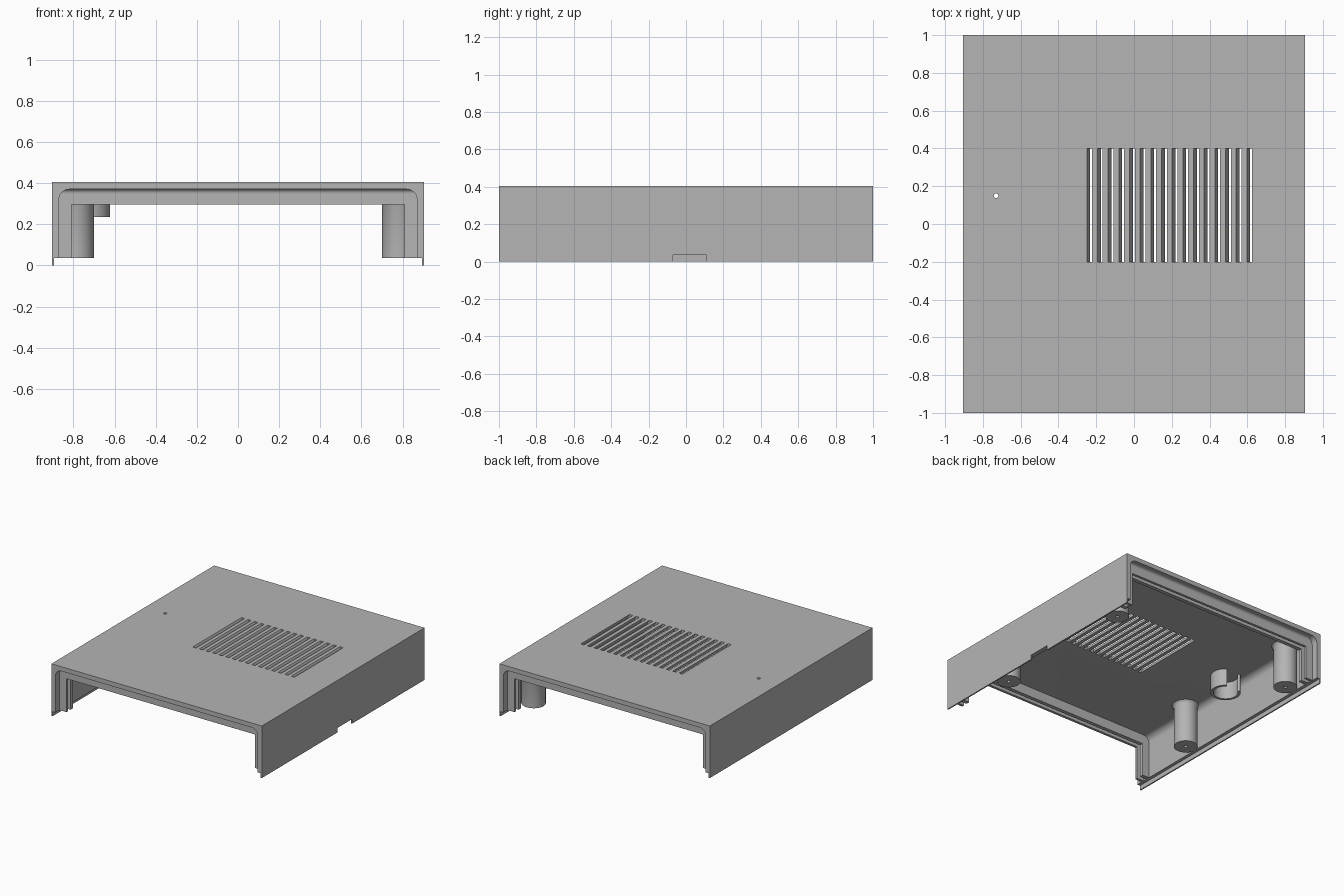
import bpy, bmesh
from math import sin, cos, pi, radians

cube = bpy.data.objects.get("Cube")
if cube:
    bpy.data.objects.remove(cube, do_unlink=True)

grey = bpy.data.materials.new("plain grey")
grey.use_nodes = True
COLOUR = (0.46, 0.46, 0.46, 1)
grey.diffuse_color = COLOUR
grey.node_tree.nodes["Principled BSDF"].inputs["Base Color"].default_value = COLOUR

W, L, H = 0.905, 1.0, 0.405      # half width, half length, height
T = 0.035                        # wall thickness and lip height
IN, CEIL = W - T, H - T          # inner wall and ceiling

AXES = {"x": lambda u, v, w: (w, u, v),
        "y": lambda u, v, w: (u, w, v),
        "z": lambda u, v, w: (u, v, w)}


def add_prism(bm, points, axis, a, b):
    """Extrude a closed outline along an axis from a to b."""
    place = AXES[axis]
    ends = [[bm.verts.new(place(u, v, w)) for u, v in points] for w in (a, b)]
    bm.faces.new(ends[0])
    bm.faces.new(ends[1][::-1])
    n = len(points)
    for i in range(n):
        j = (i + 1) % n
        bm.faces.new((ends[0][j], ends[0][i], ends[1][i], ends[1][j]))


def finish(name, bm, smooth=True):
    bmesh.ops.recalc_face_normals(bm, faces=bm.faces)
    mesh = bpy.data.meshes.new(name)
    bm.to_mesh(mesh)
    bm.free()
    mesh.materials.append(grey)
    ob = bpy.data.objects.new(name, mesh)
    bpy.context.collection.objects.link(ob)
    bpy.ops.object.select_all(action="DESELECT")
    ob.select_set(True)
    bpy.context.view_layer.objects.active = ob
    if smooth:
        bpy.ops.object.shade_smooth_by_angle(angle=radians(30))
    return ob


def prism(name, points, axis, a, b, smooth=True):
    bm = bmesh.new()
    add_prism(bm, points, axis, a, b)
    return finish(name, bm, smooth)


def arc(cx, cy, r, start, end, n):
    return [(cx + r * cos(radians(start + (end - start) * i / n)),
             cy + r * sin(radians(start + (end - start) * i / n))) for i in range(n + 1)]


def rect(u0, v0, u1, v1):
    return [(u0, v0), (u1, v0), (u1, v1), (u0, v1)]


def lathe(name, profile, x, y, steps=40):
    bm = bmesh.new()
    vs = [bm.verts.new((r, 0, z)) for r, z in profile]
    es = [bm.edges.new(p) for p in zip(vs, vs[1:])]
    bmesh.ops.spin(bm, geom=vs + es, cent=(0, 0, 0), axis=(0, 0, 1),
                   angle=2 * pi, steps=steps, use_merge=True)
    bmesh.ops.remove_doubles(bm, verts=bm.verts, dist=0.0001)
    bmesh.ops.translate(bm, verts=bm.verts, vec=(x, y, 0))
    return finish(name, bm)


def cut(target, cutter):
    cutter.hide_render = True
    mod = target.modifiers.new("cut", "BOOLEAN")
    mod.operation = "DIFFERENCE"
    mod.solver = "EXACT"
    mod.object = cutter
    bpy.ops.object.select_all(action="DESELECT")
    target.select_set(True)
    bpy.context.view_layer.objects.active = target
    bpy.ops.object.modifier_apply(modifier=mod.name)
    bpy.data.objects.remove(cutter, do_unlink=True)


# Cover: channel section with thin bottom lips and rounded inner corners
LIP, R = 0.01, 0.05
half = [(W, H), (W, 0), (W - LIP, 0), (W - LIP, T), (IN, T)]
half += arc(IN - R, CEIL - R, R, 0, 90, 6)
outline = half + [(-x, z) for x, z in reversed(half)]
cover = prism("cover", outline, "y", -L, L, smooth=False)

# Slanted ventilation slots
bm = bmesh.new()
SLOTS, FIRST, PITCH, SLOT_W, SLANT = 16, -0.25, 0.0565, 0.028, 0.5
for i in range(SLOTS):
    x = FIRST + i * PITCH
    low, high = CEIL - 0.02, H + 0.02
    lx, hx = x + SLANT * (H - low), x + SLANT * (H - high)
    add_prism(bm, [(lx, low), (lx + SLOT_W, low), (hx + SLOT_W, high), (hx, high)],
              "y", -0.2, 0.4)
cut(cover, finish("slot_cutter", bm, False))

# Indicator hole in the top and notch in the left lip
LED_X, LED_Y = -0.73, 0.15
cut(cover, prism("hole_cutter", arc(LED_X, LED_Y, 0.012, 0, 337.5, 15), "z", 0.3, 0.5, False))
cut(cover, prism("notch_cutter", rect(-0.07, -0.1, 0.11, T), "x", IN, W + 0.1, False))
bpy.ops.object.shade_smooth_by_angle(angle=radians(30))

# Pairs of panel-holding ribs around both open ends
RIB_X, RIB_Z, E = 0.81, 0.295, 0.005
rib_half = [(IN + E, CEIL + E), (IN + E, T), (RIB_X, T), (RIB_X, RIB_Z)]
rib_outline = rib_half + [(-x, z) for x, z in reversed(rib_half)]
for end, s in (("front", -1), ("back", 1)):
    for label, d0, d1 in (("outer", 0.05, 0.07), ("inner", 0.10, 0.13)):
        a, b = sorted((s * (L - d0), s * (L - d1)))
        prism(end + "_" + label + "_rib", rib_outline, "y", a, b)
    # Rounded fillet where the outer rib meets the ceiling
    y, r = L - 0.05, 0.02
    curve = arc(y + r, CEIL - r, r, 90, 180, 6)
    wedge = [(s * u, v) for u, v in curve + [(y - E, CEIL - r), (y - E, CEIL + E), (y + r, CEIL + E)]]
    prism(end + "_fillet", wedge, "x", -IN, IN)

# Screw posts with pilot holes and flared roots
POST_R, PILOT = 0.085, 0.013
post = [(0, 0.25), (PILOT, 0.25), (PILOT, T), (POST_R, T), (POST_R, CEIL - 0.02),
        (POST_R + 0.006, CEIL - 0.006), (POST_R + 0.02, CEIL + E)]
for name, x, y in (("back_left", 0.785, 0.75), ("front_left", 0.785, -0.46),
                   ("back_right", -0.785, 0.75), ("front_right", -0.785, -0.36)):
    lathe(name + "_post", post, x, y)

# Open ring that holds the indicator
ring = arc(LED_X, LED_Y, 0.108, 125, 415, 32) + arc(LED_X, LED_Y, 0.088, 415, 125, 32)
prism("indicator_holder", ring, "z", 0.235, CEIL + E)
